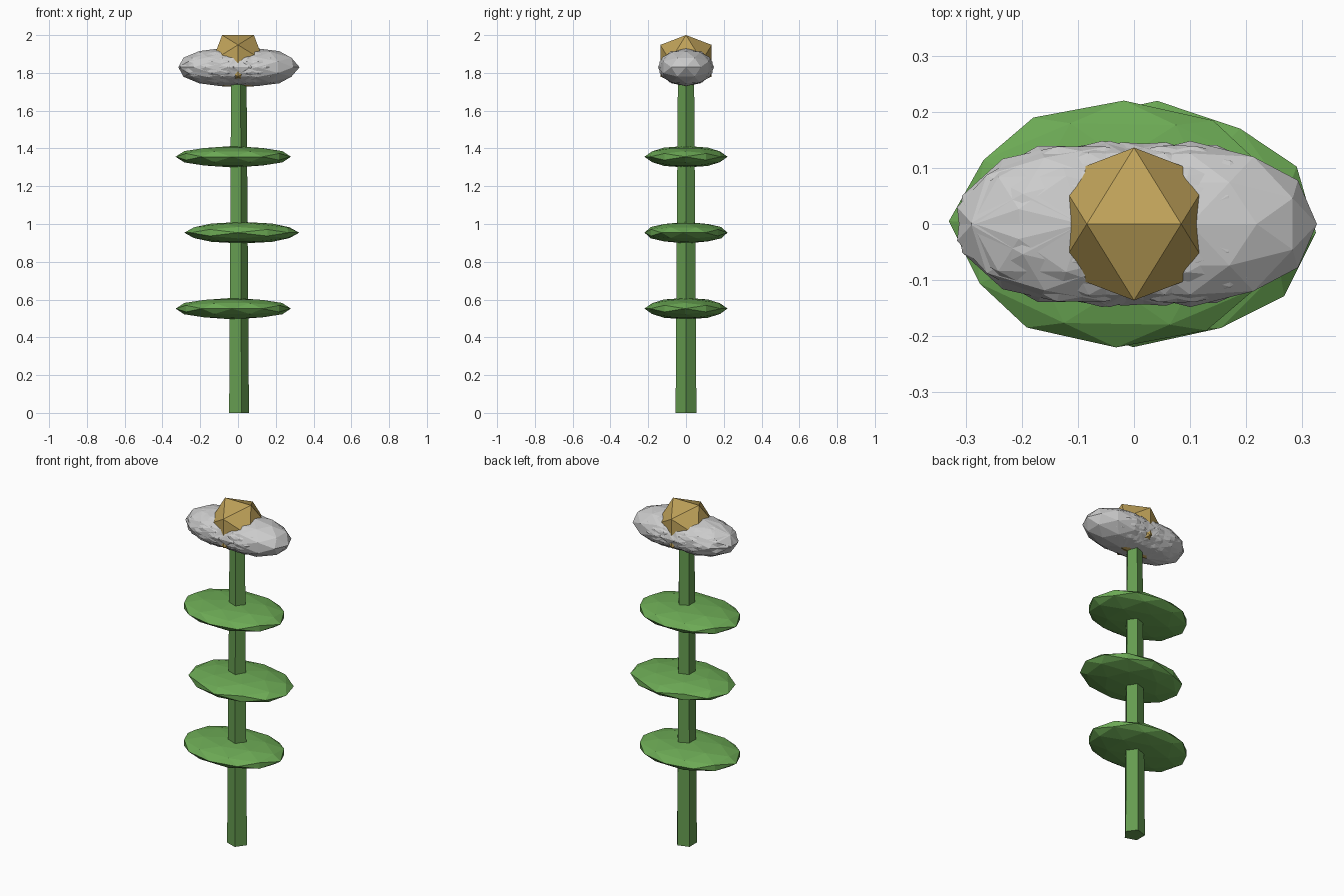
import bpy, bmesh, math
from mathutils import Vector, Matrix

if "Cube" in bpy.data.objects:
    bpy.data.objects.remove(bpy.data.objects["Cube"])

T = (1 + math.sqrt(5)) / 2


def material(name, rgb):
    m = bpy.data.materials.new(name)
    m.diffuse_color = (*rgb, 1)
    m.use_nodes = True
    m.node_tree.nodes["Principled BSDF"].inputs["Base Color"].default_value = m.diffuse_color
    return m


def add_object(name, bm, mat=None):
    bmesh.ops.recalc_face_normals(bm, faces=bm.faces[:])
    me = bpy.data.meshes.new(name)
    bm.to_mesh(me)
    bm.free()
    if mat:
        me.materials.append(mat)
    ob = bpy.data.objects.new(name, me)
    bpy.context.collection.objects.link(ob)
    return ob


def ico_points(detail):
    # Icosahedron with an edge on top; detail 1 adds the edge midpoints
    pts = []
    for a in (-1, 1):
        for b in (-T, T):
            pts += [Vector((a, 0, b)), Vector((0, b, a)), Vector((b, a, 0))]
    out = [p.normalized() for p in pts]
    if detail:
        for i, p in enumerate(pts):
            for q in pts[:i]:
                if (p - q).length < 2.1:
                    out.append((p + q).normalized())
    return out


def faceted_ball(name, centre, radii, spin=0, detail=1, mat=None):
    # The ball is spun first and flattened afterwards
    bm = bmesh.new()
    rot = Matrix.Rotation(math.radians(spin), 3, 'Z')
    for p in ico_points(detail):
        bm.verts.new(rot @ p)
    bmesh.ops.convex_hull(bm, input=bm.verts[:])
    for v in bm.verts:
        v.co = Vector([c + r * x for c, r, x in zip(centre, radii, v.co)])
    return add_object(name, bm, mat)


green = material("stem_green", (0.13, 0.33, 0.08))
leaf_green = material("leaf_green", (0.15, 0.40, 0.09))
gold = material("gold", (0.52, 0.36, 0.10))

# Five-sided tapering stem
bm = bmesh.new()
rings = []
for r, z in ((0.058, 0), (0.045, 1.8)):
    rings.append([bm.verts.new((r * math.cos(k * math.tau / 5),
                                r * math.sin(k * math.tau / 5), z)) for k in range(5)])
for k in range(5):
    n = (k + 1) % 5
    bm.faces.new((rings[0][k], rings[0][n], rings[1][n], rings[1][k]))
for ring in rings:
    bm.faces.new(ring)
add_object("stem", bm, green)

# Three flat leaves, alternating sides
for i, (x, spin) in enumerate(((-0.025, 88.7), (0.02, -4), (-0.025, 88.7))):
    faceted_ball(f"leaf_{i + 1}", (x, 0, 0.552 + 0.402 * i), (0.305, 0.22, 0.057),
                 spin, 1, leaf_green)

# Overlapping petals, spun round the flower head
for i in range(9):
    a = 360 / 9 * i
    faceted_ball(f"petal_{i + 1}", (0.10 * math.cos(math.radians(a)), 0, 1.83),
                 (0.226, 0.148, 0.10), a)

# Flower centre
faceted_ball("flower_centre", (0, 0, 1.864), (0.16, 0.16, 0.16), 0, 0, gold)
